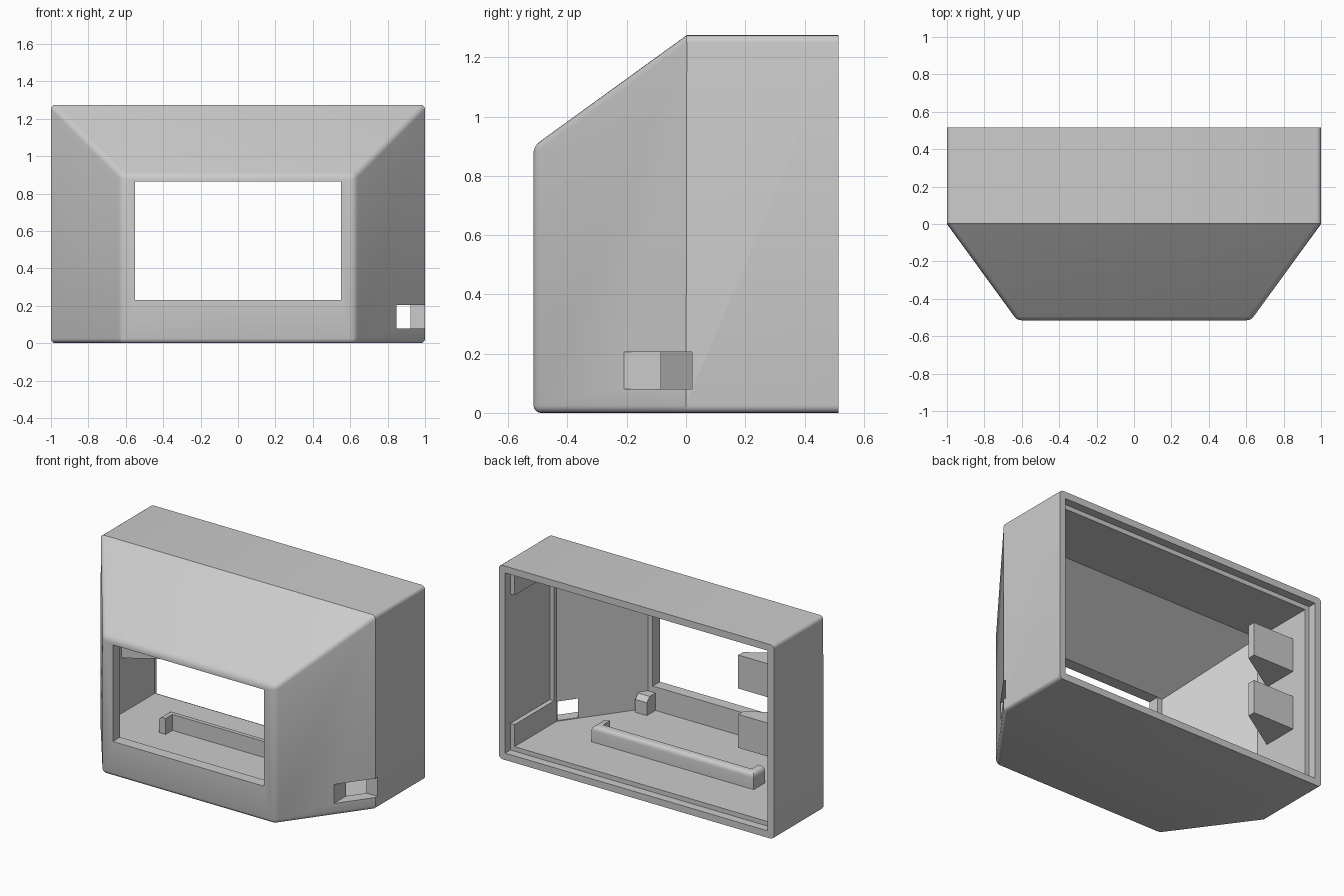
import bpy, bmesh
from mathutils import Vector

if "Cube" in bpy.data.objects:
    bpy.data.objects.remove(bpy.data.objects["Cube"])

grey = bpy.data.materials.new("light grey")
grey.use_nodes = True
COLOUR = (0.6, 0.6, 0.6, 1)
grey.diffuse_color = COLOUR
grey.node_tree.nodes["Principled BSDF"].inputs["Base Color"].default_value = COLOUR

WALL, FLOOR, BACK, HEIGHT = 0.075, 0.075, 0.515, 1.275


def prism(plan, z0, z1):
    """Upright prism over a plan outline."""
    bm = bmesh.new()
    face = bm.faces.new([bm.verts.new((x, y, z0)) for x, y in plan])
    top = bmesh.ops.extrude_face_region(bm, geom=[face])["geom"]
    bmesh.ops.translate(bm, verts=[v for v in top if isinstance(v, bmesh.types.BMVert)],
                        vec=(0, 0, z1 - z0))
    bmesh.ops.recalc_face_normals(bm, faces=bm.faces)
    return bm


def rect(x0, x1, y0, y1):
    return [(x0, y0), (x1, y0), (x1, y1), (x0, y1)]


def finish(bm, name):
    bmesh.ops.recalc_face_normals(bm, faces=bm.faces)
    mesh = bpy.data.meshes.new(name)
    bm.to_mesh(mesh)
    bm.free()
    mesh.materials.append(grey)
    ob = bpy.data.objects.new(name, mesh)
    bpy.context.collection.objects.link(ob)
    return ob


def hull(half, front_half, bend, front, back, z0, z1, front_z):
    """Tapered housing volume with a sloping upper front."""
    plan = [(-half, back), (-half, bend), (-front_half, front),
            (front_half, front), (half, bend), (half, back)]
    bm = prism(plan, z0, z1)
    slope = Vector((0, front_z - z1, bend - front))
    cut = bmesh.ops.bisect_plane(bm, geom=bm.verts[:] + bm.edges[:] + bm.faces[:], dist=1e-4,
                                 plane_co=(0, bend, z1), plane_no=slope, clear_outer=True)
    rim = [e for e in cut["geom_cut"] if isinstance(e, bmesh.types.BMEdge)]
    bmesh.ops.holes_fill(bm, edges=[e for e in bm.edges if e.is_boundary] or rim, sides=0)
    bmesh.ops.remove_doubles(bm, verts=bm.verts, dist=1e-4)
    bmesh.ops.recalc_face_normals(bm, faces=bm.faces)
    return bm


def carve(ob, cutter):
    mod = ob.modifiers.new("cut", "BOOLEAN")
    mod.operation, mod.solver, mod.object = "DIFFERENCE", "EXACT", cutter
    bpy.context.view_layer.update()
    mesh = bpy.data.meshes.new_from_object(
        ob.evaluated_get(bpy.context.evaluated_depsgraph_get()))
    ob.modifiers.clear()
    ob.data = mesh
    bpy.data.objects.remove(cutter)


def smooth(ob):
    bpy.ops.object.select_all(action="DESELECT")
    ob.select_set(True)
    bpy.context.view_layer.objects.active = ob
    bpy.ops.object.shade_smooth_by_angle(angle=0.5)


# Outer housing, rounded except at the back rim and the side and top bends
bm = hull(1, 0.625, 0, -BACK, BACK, 0, HEIGHT, 0.9)
rounded = [e for e in bm.edges
           if not all(abs(v.co.y - BACK) < 0.01 for v in e.verts)
           and not all(abs(v.co.y) < 0.01 for v in e.verts)]
bmesh.ops.bevel(bm, geom=rounded, offset=0.025, segments=4, profile=0.5,
                affect="EDGES", clamp_overlap=True)
housing = finish(bm, "housing")

# Hollow interior, then the recess for the back cover
carve(housing, finish(hull(1 - WALL, 0.585, 0.025, WALL - BACK, 0.7, FLOOR,
                           HEIGHT - WALL, 0.863), "interior_cutter"))
LIP = 0.045
carve(housing, finish(prism(rect(LIP - 1, 1 - LIP, BACK - 0.055, 0.7),
                            LIP, HEIGHT - LIP), "cover_recess_cutter"))

# Screen window, side port and shallow pocket in the left wall
carve(housing, finish(prism(rect(-0.55, 0.55, -0.8, -0.3), 0.23, 0.865), "window_cutter"))
carve(housing, finish(prism(rect(0.845, 1.2, -0.21, 0.02), 0.08, 0.205), "port_cutter"))
carve(housing, finish(prism(rect(0.8, 1 - LIP, 0.05, 0.6), 0.22, 1.07), "pocket_cutter"))
smooth(housing)

# Wedge-shaped mounting brackets on the right wall
bracket = [(-0.94, 0.35), (-0.625, 0.35), (-0.625, 0.30), (-0.94, 0.10)]
for name, z in (("lower_bracket", 0.44), ("upper_bracket", 0.83)):
    finish(prism(bracket, z, z + 0.22), name)

# Floor rail with two short returns and a rounded outer top
R, Y0, Y1, T = 0.59, 0.02, 0.14, 0.05
plan = [(-R, Y0), (-R, Y1), (R, Y1), (R, Y0), (R - T, Y0),
        (R - T, Y1 - T), (T - R, Y1 - T), (T - R, Y0)]
bm = prism(plan, FLOOR - 0.01, 0.18)
outer = [e for e in bm.edges if all(v.co.z > 0.17 for v in e.verts)
         and (all(abs(abs(v.co.x) - R) < 0.01 for v in e.verts)
              or all(abs(v.co.y - Y1) < 0.01 for v in e.verts))]
bmesh.ops.bevel(bm, geom=outer, offset=0.03, segments=4, profile=0.5, affect="EDGES")
smooth(finish(bm, "floor_rail"))

# Small chamfered stops in the front floor corners
for name, side in (("left_stop", 1), ("right_stop", -1)):
    bm = prism(rect(*sorted((side * 0.53, side * 0.615)), -0.45, -0.35), FLOOR - 0.01, 0.19)
    edge = [e for e in bm.edges if all(v.co.z > 0.18 and v.co.y > -0.36 for v in e.verts)]
    bmesh.ops.bevel(bm, geom=edge, offset=0.03, segments=1, affect="EDGES")
    finish(bm, name)
